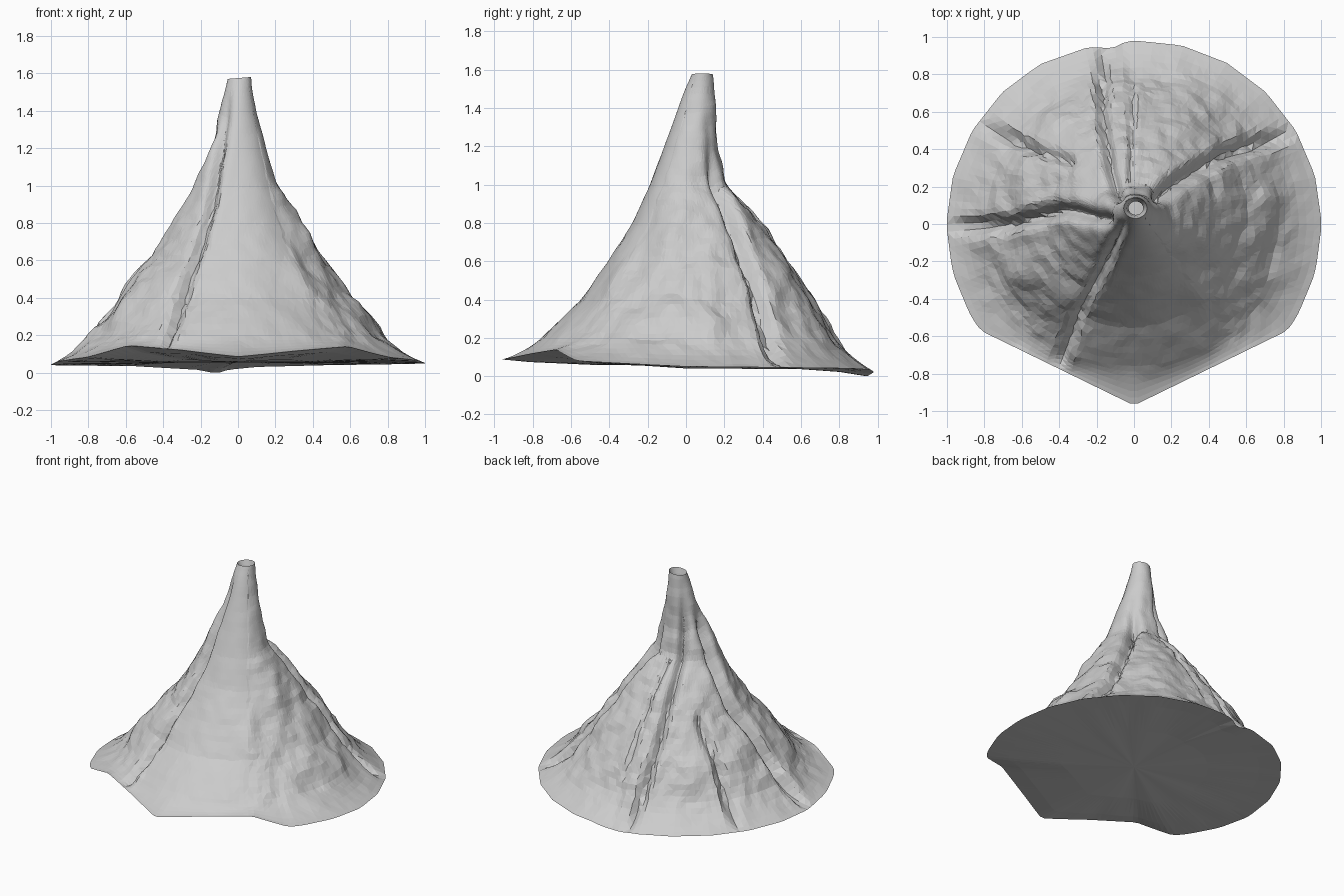
import bpy, bmesh, math, random
from mathutils import Vector, noise

if "Cube" in bpy.data.objects:
    bpy.data.objects.remove(bpy.data.objects["Cube"])

random.seed(4)
N = 150          # points around each ring

# height, left x, right x, front y, back y of the cone
PROFILE = [(1.58, -.055, .07, .03, .14), (1.5, -.07, .08, -.005, .148),
           (1.4, -.09, .10, -.04, .155), (1.2, -.145, .15, -.11, .16),
           (1.0, -.24, .215, -.19, .205), (.8, -.36, .335, -.285, .40),
           (.6, -.485, .46, -.41, .53), (.4, -.635, .60, -.55, .665),
           (.2, -.79, .775, -.76, .785)]
# angle, radius, height of the uneven outer rim
RIM = [(-180, 1, .045), (-145, 1, .085), (-131, .907, .15), (-110, .878, .125),
       (-90, .97, .09), (-70, .878, .12), (-49, .907, .145), (-35, 1, .085),
       (0, 1, .055), (60, .99, .045), (84, .98, .035), (93, .975, .02),
       (97, .95, .0), (103, .97, .02), (125, .99, .04), (180, 1, .045)]
# gullies seen from above: depth, width, path
GULLIES = [(.045, .028, [(-.06, .0), (-.16, -.22), (-.28, -.45), (-.41, -.77)]),
           (.07, .035, [(-.16, .03), (-.4, .08), (-.65, .0), (-1, -.02)]),
           (.04, .028, [(-.35, .34), (-.52, .39)]),
           (.045, .03, [(-.55, .4), (-.82, .54)]),
           (.05, .028, [(-.08, .14), (-.13, .3), (-.17, .6), (-.17, .97)]),
           (.02, .018, [(-.02, .25), (-.01, .5), (-.01, .97)]),
           (.07, .035, [(.14, .16), (.25, .24), (.5, .38), (.82, .48)])]
# rocky lumps: x, y, size, height
LUMPS = [(.35, -.08, .08, .03), (.62, -.05, .09, .025), (.34, -.36, .08, .03),
         (.7, .12, .07, .025), (-.55, -.22, .1, .04), (-.42, -.42, .09, .03),
         (-.4, .55, .1, .03), (.3, .55, .15, .02), (-.6, .25, .12, .02)]


def lookup(table, key):
    for a, b in zip(table, table[1:]):
        if a[0] <= key <= b[0]:
            f = (key - a[0]) / (b[0] - a[0])
            return [p + (q - p) * f for p, q in zip(a, b)][1:]
    return table[-1][1:]


def path_distance(p, path):
    best = 9
    for a, b in zip(path, path[1:]):
        a, b = Vector(a), Vector(b)
        t = max(0, min(1, (p - a).dot(b - a) / (b - a).length_squared))
        best = min(best, (p - a - (b - a) * t).length)
    return best


def cone_point(z, t):
    xl, xr, yf, yb = lookup(PROFILE[::-1], z)
    return Vector(((xl + xr) / 2 + (xr - xl) / 2 * math.cos(t),
                   (yf + yb) / 2 + (yb - yf) / 2 * math.sin(t), z))


def rim_point(t):
    deg = math.degrees(math.atan2(math.sin(t), math.cos(t)))
    r, z = lookup(RIM, deg)
    if -145 < deg < -35:      # straight cuts on the front
        r = .9546 * 1.0161 / (.4878 * abs(math.cos(t)) + abs(math.sin(t)))
    else:                     # many-sided outline elsewhere
        facet = math.radians(15)
        r *= math.cos(facet / 2) ** .5 / math.cos(t % facet - facet / 2)
    r = min(r, 1)
    return Vector((r * math.cos(t), r * math.sin(t), z))


def weather(p, t, amount, gully_amount):
    """Carve gullies, raise lumps and roughen a surface point."""
    flat = p.xy
    g = d = 0
    for depth, width, path in GULLIES:
        q = path_distance(flat, path) / width
        g += depth * (.12 * math.exp(-(q / 2.2 - 1) ** 2 * 3) - math.exp(-q * q))
    for x, y, size, height in LUMPS:
        d += height * math.exp(-((flat - Vector((x, y))).length / size) ** 2)
    deg = math.degrees(math.atan2(p.y - .09, p.x - .02))
    rough = .3 if -112 < deg < -55 else 1
    rough *= min(1, .4 + flat.length * 1.2)
    d += rough * (.02 * noise.noise(p * 5) + .015 * noise.noise(p * 12))
    out = Vector((math.cos(t) * .75, math.sin(t) * .75, .66))
    return p + out * (d * amount + g * gully_amount)


bm = bmesh.new()
rings = []


def add_ring(points):
    rings.append([bm.verts.new(p) for p in points])


angles = [2 * math.pi * i / N for i in range(N)]

# crater wall inside the summit
for z, s in ((1.48, .65), (1.54, .8)):
    add_ring([Vector((.01 + .06 * s * math.cos(t), .085 + .055 * s * math.sin(t), z)) for t in angles])
# crater lip, slightly higher on the right
add_ring([cone_point(1.58, t) + Vector((0, 0, .005 * math.cos(t))) for t in angles])
# steep flanks
STEPS = 42
for k in range(1, STEPS + 1):
    z = 1.58 - 1.38 * k / STEPS
    amt = min(1, k / 12 + .3)
    ring = []
    for t in angles:
        tj = t + random.uniform(-.25, .25) * 2 * math.pi / N
        zj = z + random.uniform(-.005, .005) if k < STEPS else z
        ring.append(weather(cone_point(zj, tj), tj, amt, min(1, k / 12)))
    add_ring(ring)
# flaring skirt out to the rim
for f in (.15, .3, .48, .66, .84, 1):
    ring = []
    for t in angles:
        a, b = cone_point(.2, t), rim_point(t)
        p = a.lerp(b, f)
        p.z -= .06 * f * (1 - f)
        ring.append(weather(p, t, .85 * (1 - f), 1 - f ** 2))
    add_ring(ring)
# slightly uneven underside
for s in (.85, .5):
    ring = []
    for t in angles:
        p = rim_point(t)
        flat = p.xy * s
        z = .06 + (p.z - .06) * s ** 3 + .006 * noise.noise(Vector((flat.x * 6, flat.y * 6, 9)))
        ring.append(Vector((flat.x, flat.y, z)))
    add_ring(ring)

for upper, lower in zip(rings, rings[1:]):
    for i in range(N):
        j = (i + 1) % N
        a, b, c, d = upper[i], lower[i], lower[j], upper[j]
        # split each quad along its shorter diagonal
        if (a.co - c.co).length < (b.co - d.co).length:
            bm.faces.new((a, b, c)); bm.faces.new((a, c, d))
        else:
            bm.faces.new((a, b, d)); bm.faces.new((b, c, d))
centre = bm.verts.new((0, 0, .06))
for i in range(N):
    bm.faces.new((rings[-1][i], centre, rings[-1][(i + 1) % N]))

# stand it on the ground
low = min(v.co.z for v in bm.verts)
bmesh.ops.translate(bm, verts=bm.verts, vec=(0, 0, -low))

mesh = bpy.data.meshes.new("volcano_cone")
bm.to_mesh(mesh)
bm.free()
bpy.context.collection.objects.link(bpy.data.objects.new("volcano_cone", mesh))
